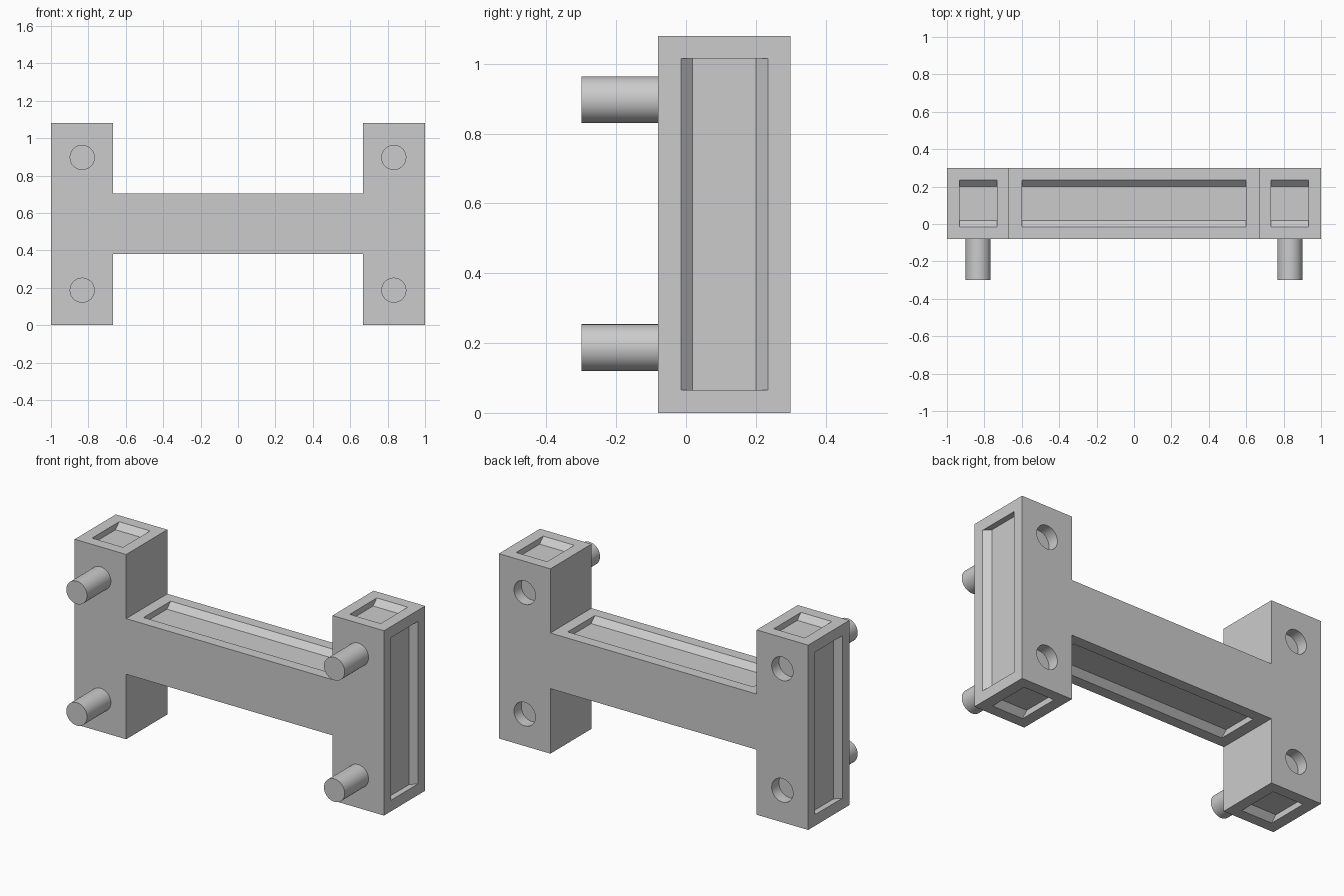
import bpy, bmesh, math
from mathutils import Vector

cube = bpy.data.objects.get("Cube")
if cube:
    bpy.data.objects.remove(cube, do_unlink=True)

grey = bpy.data.materials.new("plain grey")
grey.use_nodes = True
COLOUR = (0.6, 0.6, 0.6, 1)
grey.diffuse_color = COLOUR
grey.node_tree.nodes["Principled BSDF"].inputs["Base Color"].default_value = COLOUR

FRONT, BACK, HEIGHT = -0.08, 0.30, 1.08
INNER, POST_X = 0.667, 0.833
BAR_LOW, BAR_HIGH = 0.38, 0.705
PEG_Z = (0.187, 0.897)
PEG_RADIUS = 0.067
GROOVE_DEPTH, OVERCUT = 0.034, 0.01
HOLE_DEPTH = 0.067


def make_object(name, bm):
    bmesh.ops.recalc_face_normals(bm, faces=bm.faces)
    mesh = bpy.data.meshes.new(name)
    bm.to_mesh(mesh)
    bm.free()
    mesh.materials.append(grey)
    obj = bpy.data.objects.new(name, mesh)
    bpy.context.collection.objects.link(obj)
    return obj


def add_prism(bm, points, offset):
    """Extrude a closed polygon along an offset."""
    face = bm.faces.new([bm.verts.new(p) for p in points])
    new = bmesh.ops.extrude_face_region(bm, geom=[face])["geom"]
    bmesh.ops.translate(bm, vec=offset,
                        verts=[v for v in new if isinstance(v, bmesh.types.BMVert)])


def add_groove(bm, centre, normal, along, length):
    """Recess with sloped long sides, sunk into the face at centre."""
    centre, normal, along = Vector(centre), Vector(normal), Vector(along)
    y = Vector((0, 1, 0))
    half = 0.125
    section = [(-half - OVERCUT, OVERCUT), (half + OVERCUT, OVERCUT),
               (half - GROOVE_DEPTH, -GROOVE_DEPTH), (GROOVE_DEPTH - half, -GROOVE_DEPTH)]
    start = centre - along * length / 2
    add_prism(bm, [start + y * a + normal * b for a, b in section], along * length)


def add_cylinder(bm, x, z, y0, y1, radius):
    ring = [(x + radius * math.cos(a), y0, z + radius * math.sin(a))
            for a in (i * math.tau / 48 for i in range(48))]
    add_prism(bm, ring, Vector((0, y1 - y0, 0)))


# H-shaped body: right half of the outline, mirrored for the left
right = [(INNER, BAR_HIGH), (INNER, HEIGHT), (1, HEIGHT),
         (1, 0), (INNER, 0), (INNER, BAR_LOW)]
outline = right + [(-x, z) for x, z in reversed(right)]
bm = bmesh.new()
add_prism(bm, [(x, FRONT, z) for x, z in outline], Vector((0, BACK - FRONT, 0)))
body = make_object("frame_body", bm)

# Cutters for the grooves and the rear sockets
bm = bmesh.new()
mid_y = 0.11
X, Z = Vector((1, 0, 0)), Vector((0, 0, 1))
for z, side in ((BAR_HIGH, 1), (BAR_LOW, -1)):
    add_groove(bm, (0, mid_y, z), Z * side, X, 1.2)
for side in (-1, 1):
    add_groove(bm, (side, mid_y, HEIGHT / 2), X * side, Z, 0.95)
    for z, up in ((HEIGHT, 1), (0, -1)):
        add_groove(bm, (side * POST_X, mid_y, z), Z * up, X, 0.2)
    for z in PEG_Z:
        add_cylinder(bm, side * POST_X, z, BACK - HOLE_DEPTH, BACK + OVERCUT, PEG_RADIUS + 0.002)
cutter = make_object("recess_cutter", bm)
cutter.hide_render = True
cutter.hide_viewport = True

cut = body.modifiers.new("recesses", "BOOLEAN")
cut.operation = "DIFFERENCE"
cut.solver = "EXACT"
cut.object = cutter

# Bake the cut so the helper can go
graph = bpy.context.evaluated_depsgraph_get()
baked = bpy.data.meshes.new_from_object(body.evaluated_get(graph))
body.modifiers.clear()
body.data = baked
bpy.data.objects.remove(cutter, do_unlink=True)

# Round pegs on the front
pegs = []
for side, label in ((-1, "right"), (1, "left")):
    for z, level in zip(PEG_Z, ("lower", "upper")):
        bm = bmesh.new()
        add_cylinder(bm, side * POST_X, z, -0.3, FRONT + OVERCUT, PEG_RADIUS)
        pegs.append(make_object(f"{level}_{label}_peg", bm))

# Smooth round walls, crisp edges
bpy.ops.object.select_all(action="DESELECT")
for obj in [body] + pegs:
    obj.select_set(True)
bpy.context.view_layer.objects.active = body
bpy.ops.object.shade_smooth_by_angle(angle=math.radians(30))
